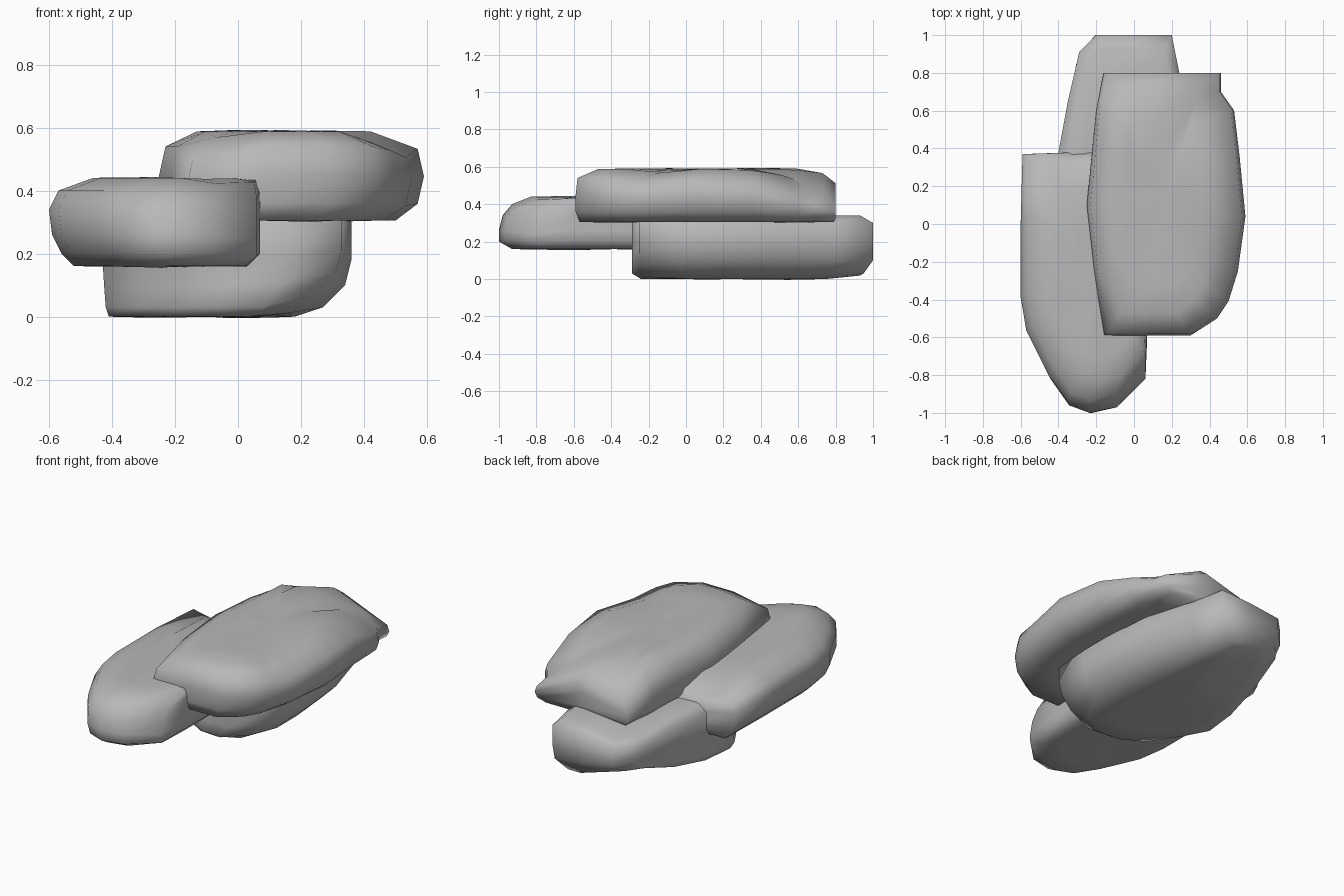
import bpy, bmesh, random
from mathutils import Vector

random.seed(4)
if "Cube" in bpy.data.objects:
    bpy.data.objects.remove(bpy.data.objects["Cube"])

stone = bpy.data.materials.new("stone grey")
stone.use_nodes = True
GREY = (0.48, 0.48, 0.48, 1)
stone.diffuse_color = GREY
stone.node_tree.nodes["Principled BSDF"].inputs["Base Color"].default_value = GREY


def slab(name, outline, rings, worn):
    """Stack the plan outline, fitted to each ring's (z, x0, x1, y0, y1).
    Each worn spot (x, y, radius, dz) lowers the top or raises the underside."""
    xs, ys = zip(*outline)
    fit = lambda v, vals, a, b: a + (v - min(vals)) / (max(vals) - min(vals)) * (b - a)
    bm = bmesh.new()
    loops = [[bm.verts.new((fit(x, xs, x0, x1), fit(y, ys, y0, y1), z))
              for x, y in outline] for z, x0, x1, y0, y1 in rings]
    n = len(outline)

    # Slightly uneven flat faces: two inner loops and a centre point
    def cap(loop, sign):
        mid = sum((v.co for v in loop), Vector()) / n
        for t in (0.25, 0.5):
            inner = [bm.verts.new(v.co.lerp(mid, t) + Vector((0, 0, sign * random.uniform(-0.004, 0.004))))
                     for v in loop]
            for i in range(n):
                j = (i + 1) % n
                bm.faces.new((loop[i], loop[j], inner[j], inner[i]))
            loop = inner
        centre = bm.verts.new(mid)
        for i in range(n):
            bm.faces.new((loop[i], loop[(i + 1) % n], centre))

    for low, high in zip(loops, loops[1:]):
        for i in range(n):
            j = (i + 1) % n
            bm.faces.new((low[i], low[j], high[j], high[i]))
    cap(loops[0], -1)
    cap(loops[-1], 1)

    # Worn corners
    z0, z1 = rings[0][0], rings[-1][0]
    for v in bm.verts:
        height = min(1, max(0, (v.co.z - z0) / (z1 - z0)))
        for x, y, radius, dz in worn:
            near = max(0, 1 - (v.co.xy - Vector((x, y))).length / radius)
            v.co.z += dz * near * (height if dz < 0 else 1 - height)

    bmesh.ops.recalc_face_normals(bm, faces=bm.faces)
    for f in bm.faces:
        f.smooth = True
    mesh = bpy.data.meshes.new(name)
    bm.to_mesh(mesh)
    bm.free()
    mesh.materials.append(stone)
    obj = bpy.data.objects.new(name, mesh)
    bpy.context.collection.objects.link(obj)


# Bottom stone, reaching to the back, its front left corner broken off
slab("bottom_stone",
     [(-.17, -.2), (0, -.28), (.15, -.29), (.33, -.25), (.36, 0), (.36, .2), (.33, .5), (.24, .8),
      (.2, 1), (0, 1), (-.2, 1), (-.29, .91), (-.35, .65), (-.4, .38), (-.43, .15), (-.32, -.02)],
     [(0, -.41, .18, -.24, .93), (.03, -.42, .27, -.29, .95), (.1, -.425, .34, -.29, 1),
      (.18, -.43, .36, -.29, 1), (.3, -.43, .36, -.29, 1), (.34, -.38, .3, -.25, .93)],
     [(-.34, .93, .46, .14), (-.3, .95, .4, -.07), (.36, -.28, .25, .08)])

# Middle stone, with its tapered nose to the front
slab("middle_stone",
     [(-.24, -1), (-.1, -.97), (.06, -.82), (.07, -.6), (.07, -.1), (.06, .38), (-.3, .38),
      (-.59, .37), (-.6, 0), (-.6, -.4), (-.57, -.58), (-.45, -.82), (-.35, -.96)],
     [(.16, -.52, .03, -.93, .36), (.2, -.56, .07, -1, .38), (.26, -.59, .07, -1, .38),
      (.34, -.6, .07, -.98, .38), (.4, -.57, .07, -.93, .38), (.44, -.46, .06, -.83, .34)],
     [(-.34, .42, .26, -.12), (.08, -.85, .22, -.06)])

# Top stone, lying across the other two, worn down at its corners
slab("top_stone",
     [(-.16, -.59), (.08, -.59), (.3, -.59), (.44, -.5), (.5, -.41), (.55, -.25), (.59, .04),
      (.56, .35), (.53, .6), (.46, .7), (.46, .8), (.15, .8), (-.16, .8), (-.2, .6), (-.22, .4),
      (-.25, .1), (-.21, -.25)],
     [(.305, -.22, .5, -.57, .79), (.36, -.25, .57, -.59, .8), (.45, -.25, .59, -.59, .8),
      (.54, -.23, .57, -.58, .8), (.588, -.13, .42, -.47, .73)],
     [(.52, .8, .44, -.21), (.55, -.2, .3, -.05), (.6, .4, .25, -.04), (-.17, .82, .26, -.15),
      (-.18, -.6, .25, -.06)])
